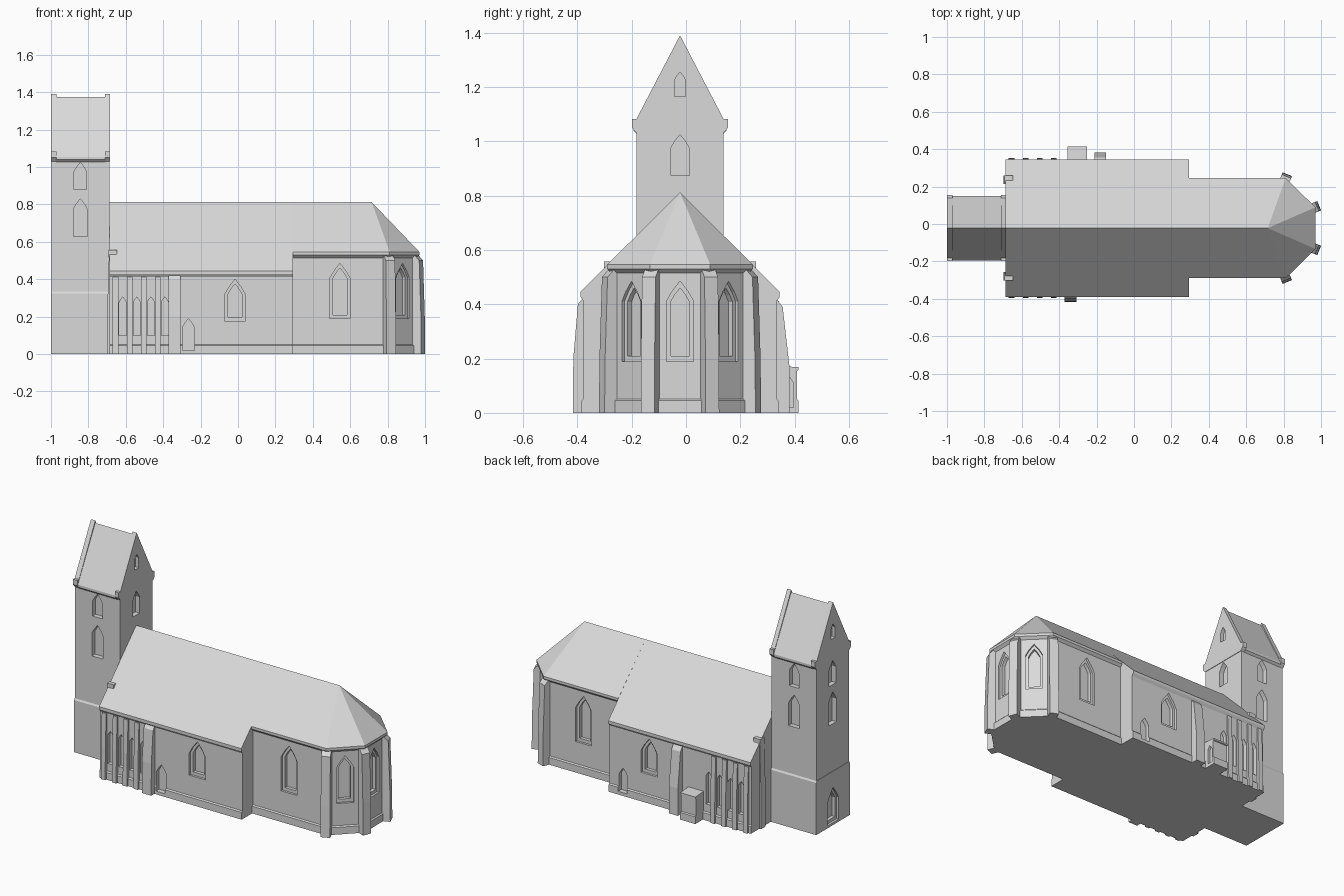
import bpy, bmesh, math
from mathutils import Vector

if "Cube" in bpy.data.objects:
    bpy.data.objects.remove(bpy.data.objects["Cube"])

AXIS = -0.022          # the church axis lies slightly off y = 0
Q = math.pi / 2
SOUTH, NORTH, EAST, WEST = -Q, Q, 0.0, math.pi

stone = bpy.data.materials.new("pale grey stone")
stone.diffuse_color = (0.7, 0.7, 0.7, 1)
stone.use_nodes = True
stone.node_tree.nodes["Principled BSDF"].inputs["Base Color"].default_value = stone.diffuse_color


def finish(name, bm):
    bmesh.ops.recalc_face_normals(bm, faces=bm.faces[:])
    me = bpy.data.meshes.new(name)
    bm.to_mesh(me)
    bm.free()
    me.materials.append(stone)
    ob = bpy.data.objects.new(name, me)
    ob.location.y = AXIS
    bpy.context.collection.objects.link(ob)
    return ob


def add_loft(bm, rings):
    vs = [[bm.verts.new(p) for p in r] for r in rings]
    n = len(vs[0])
    bm.faces.new(vs[0][::-1])
    bm.faces.new(vs[-1])
    for a, b in zip(vs, vs[1:]):
        for i in range(n):
            j = (i + 1) % n
            bm.faces.new((a[i], a[j], b[j], b[i]))


def place(x, y, t, u, w, z):
    """u runs outwards along angle t, w sideways."""
    return (x + u * math.cos(t) - w * math.sin(t),
            y + u * math.sin(t) + w * math.cos(t), z)


def loft(name, rings):
    bm = bmesh.new()
    add_loft(bm, rings)
    return finish(name, bm)


def prism(name, profile, x0, x1):
    """Extrude a (y, z) profile along x."""
    return loft(name, [[(x, y, z) for y, z in profile] for x in (x0, x1)])


def symmetric(half):
    return half + [(-y, z) for y, z in reversed(half) if y > 0]


def buttress(name, x, y, t, width, profile):
    """Upright (outward, z) profile, width centred on its base point."""
    return loft(name, [[place(x, y, t, u, w, z) for u, z in profile]
                       for w in (-width / 2, width / 2)])


def arch(w, z0, z1):
    s = z1 - 0.75 * w
    return [(-w / 2, z0), (w / 2, z0), (w / 2, s), (0.3 * w, s + 0.36 * w),
            (0, z1), (-0.3 * w, s + 0.36 * w), (-w / 2, s)]


def cut(target, windows):
    """Pointed recesses, each (x, y, angle, width, z0, z1, depth)."""
    bm = bmesh.new()
    for x, y, t, w, z0, z1, d in windows:
        add_loft(bm, [[place(x, y, t, u, a, z) for a, z in arch(w, z0, z1)]
                      for u in (-d, 0.03)])
    tool = finish("window_cutter", bm)
    tool.hide_render = True
    mod = target.modifiers.new("windows", 'BOOLEAN')
    mod.operation = 'DIFFERENCE'
    mod.solver = 'EXACT'
    mod.object = tool
    bpy.context.view_layer.objects.active = target
    bpy.ops.object.modifier_apply(modifier=mod.name)
    bpy.data.objects.remove(tool)


def cut_stepped(target, windows):
    cut(target, [w + (0.014,) for w in windows])
    cut(target, [(x, y, t, w * 0.68, z0 + 0.02, z1 - 0.025, 0.035)
                 for x, y, t, w, z0, z1 in windows])


# Nave: plinth, wall, cornice and roof in one cross-section
NW = 0.356
nave = prism("nave", symmetric([
    (NW + 0.007, 0), (NW + 0.007, 0.045), (NW, 0.052), (NW, 0.412),
    (0.367, 0.428), (0.367, 0.445), (0, 0.812)]), -0.687, 0.295)
cut_stepped(nave, [(-0.016, -NW, SOUTH, 0.112, 0.177, 0.40),
                   (0.02, NW, NORTH, 0.112, 0.177, 0.40)])
slits = [(x, s * NW, s * Q, 0.038, 0.10, 0.305, 0.025)
         for x in (-0.616, -0.541, -0.466, -0.391) for s in (-1, 1)]
cut(nave, slits + [(-0.265, -NW, SOUTH, 0.064, 0.02, 0.19, 0.025),
                   (0.2, NW, NORTH, 0.06, 0.02, 0.17, 0.025)])


# Choir with three-sided apse
def footprint(d, z):
    w, k = 0.253 + d, 0.414 * d
    half = [(0.295, w), (0.805 + k, w), (0.955 + d, 0.105 + k)]
    return [(x, -y, z) for x, y in half] + [(x, y, z) for x, y in half[::-1]]


CW = 0.253
choir = loft("choir_walls", [footprint(d, z) for d, z in (
    (0.007, 0), (0.007, 0.045), (0, 0.052), (0, 0.515), (0.015, 0.53), (0.015, 0.546))])
cut_stepped(choir, [(x, y, t, w, 0.19, 0.485) for x, y, t, w in (
    (0.545, -CW, SOUTH, 0.11), (0.545, CW, NORTH, 0.11), (0.955, 0, EAST, 0.1),
    (0.88, 0.179, Q / 2, 0.1), (0.88, -0.179, -Q / 2, 0.1))])

bm = bmesh.new()
for p in footprint(0.015, 0.546) + [(0.295, 0, 0.812), (0.715, 0, 0.812)]:
    bm.verts.new(p)
bmesh.ops.convex_hull(bm, input=bm.verts[:])
finish("choir_roof", bm)

# Apse corner buttresses
for s in (-1, 1):
    for x, y, a in ((0.805, 0.253, 67.5), (0.955, 0.105, 22.5)):
        buttress("apse_buttress", x, s * y, s * math.radians(a), 0.054, [
            (-0.02, 0), (0.038, 0), (0.036, 0.2), (0.026, 0.5), (0, 0.528), (-0.02, 0.528)])

# Nave pilasters, big side buttresses, west strips and their kneelers
for s in (-1, 1):
    for x in (-0.655, -0.579, -0.504, -0.429):
        buttress("nave_pilaster", x, s * NW, s * Q, 0.03, [
            (-0.02, 0), (0.018, 0), (0.016, 0.2), (0.008, 0.412), (-0.02, 0.412)])
    buttress("west_strip", -0.687, s * 0.258, WEST, 0.045, [
        (-0.02, 0), (0.012, 0), (0.01, 0.3), (0.003, 0.53), (-0.02, 0.53)])
    loft("gable_kneeler", [[(x, s * 0.258 + y, z) for x, z in (
        (-0.692, 0.515), (-0.672, 0.52), (-0.648, 0.535), (-0.648, 0.557), (-0.692, 0.557))]
        for y in (-0.022, 0.022)])
buttress("south_buttress", -0.34, -NW, SOUTH, 0.064, [
    (-0.02, 0), (0.038, 0), (0.037, 0.2), (0.02, 0.4), (0, 0.425), (-0.02, 0.425)])
buttress("north_buttress", -0.18, NW, NORTH, 0.062, [
    (-0.02, 0), (0.048, 0), (0.047, 0.17), (0.022, 0.39), (0, 0.42), (-0.02, 0.42)])

# Small north porch
porch = prism("porch", [(0.34, 0), (0.437, 0), (0.437, 0.045), (0.43, 0.05),
                        (0.43, 0.155), (0.436, 0.158), (0.436, 0.168), (0.34, 0.175)],
              -0.355, -0.25)
cut(porch, [(-0.25, 0.4, EAST, 0.036, 0.02, 0.135, 0.015)])

# Tower: wider base, shaft, roof between two coped gables
TW = 0.16
base = prism("tower_base", symmetric([(TW + 0.006, 0), (TW + 0.006, 0.325), (TW, 0.335)]),
             -1.0, -0.683)
cut_stepped(base, [(-1.0, 0, WEST, 0.11, 0.015, 0.235)])
shaft = prism("tower_shaft", symmetric([(TW, 0.3), (TW, 1.035)]), -0.997, -0.687)
cut(shaft, [(-0.843, s * TW, s * Q, w, z0, z1, 0.03) for s in (-1, 1)
            for w, z0, z1 in ((0.075, 0.63, 0.83), (0.067, 0.88, 1.025))]
    + [(-0.997, 0, WEST, 0.075, 0.63, 0.83, 0.03),
       (-0.997, 0, WEST, 0.068, 0.875, 1.025, 0.03),
       (-0.687, 0, EAST, 0.068, 0.875, 1.025, 0.03)])
prism("tower_roof", symmetric([(TW, 1.028), (0.172, 1.04), (0.172, 1.055), (0, 1.375)]),
      -0.973, -0.708)
for x0, x1, face, t in ((-1.0, -0.97, -1.0, WEST), (-0.711, -0.684, -0.684, EAST)):
    gable = prism("tower_gable", symmetric([
        (TW, 1.03), (0.177, 1.05), (0.177, 1.083), (TW, 1.083), (0, 1.39)]), x0, x1)
    cut(gable, [(face, 0, t, 0.04, 1.165, 1.255, 0.022)])
